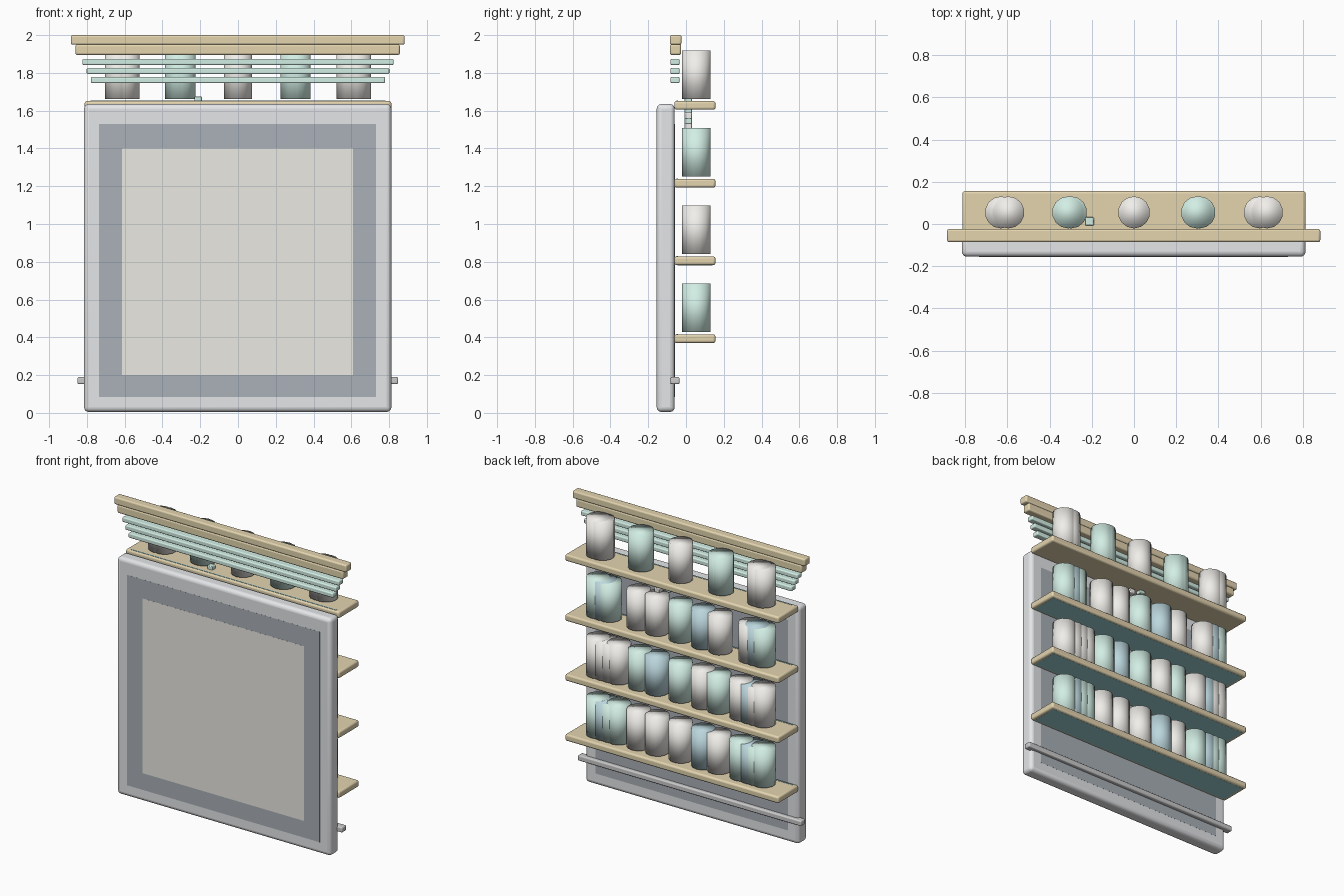
import bpy, math

if "Cube" in bpy.data.objects:
    bpy.data.objects.remove(bpy.data.objects["Cube"])

COLORS = {
    "wood": (0.77, 0.66, 0.43, 1), "mint": (0.65, 0.86, 0.78, 1),
    "cream": (0.88, 0.86, 0.82, 1), "blue": (0.50, 0.68, 0.73, 1),
    "silver": (0.78, 0.79, 0.81, 1), "slate": (0.40, 0.44, 0.48, 1),
    "screen": (0.83, 0.82, 0.77, 1), "teal": (0.35, 0.65, 0.68, 1),
    "steel": (0.66, 0.66, 0.68, 1),
}
mats = {}


def paint(ob, color):
    if color not in mats:
        mats[color] = bpy.data.materials.new(color)
        mats[color].diffuse_color = COLORS[color]
    ob.data.materials.append(mats[color])


def box(name, x, y, z, color, bevel=0.0, segments=3):
    """Box from (min, max) ranges with optional rounded edges."""
    bpy.ops.mesh.primitive_cube_add(size=1, location=[sum(r) / 2 for r in (x, y, z)])
    ob = bpy.context.object
    ob.name = name
    ob.scale = [r[1] - r[0] for r in (x, y, z)]
    bpy.ops.object.transform_apply(location=False, rotation=False, scale=True)
    if bevel:
        m = ob.modifiers.new("round", "BEVEL")
        m.width, m.segments = bevel, segments
        bpy.ops.object.shade_smooth_by_angle(angle=math.radians(35))
    paint(ob, color)
    return ob


def jar(x, z, color, height=0.257):
    bpy.ops.mesh.primitive_cylinder_add(vertices=14, radius=0.076, depth=height,
                                        location=(x, 0.055, z + height / 2))
    ob = bpy.context.object
    ob.name = "jar"
    bpy.ops.object.shade_smooth()
    paint(ob, color)


# Front panel with inlaid border and centre field
box("panel", (-0.815, 0.812), (-0.155, -0.06), (0.005, 1.635), "silver", 0.025, 4)
box("panel_border", (-0.735, 0.73), (-0.1555, -0.0595), (0.085, 1.53), "slate")
box("panel_field", (-0.615, 0.61), (-0.156, -0.1), (0.2, 1.4), "screen")

# Shelves behind the panel, with a strip on top and a lining below
for i, z in enumerate((0.393, 0.805, 1.216, 1.628)):
    box("shelf", (-0.812, 0.812), (-0.062, 0.156), (z - 0.023, z + 0.023), "wood", 0.012)
    box("shelf_strip", (-0.78, 0.78), (-0.05, -0.042), (z, z + 0.025), "teal")
    if i < 3:
        box("shelf_lining", (-0.79, 0.79), (-0.045, 0.14), (z - 0.0235, z), "teal")

# Jars: (x, colour) for each shelf; end jars overlap into wide clusters
rows = {
    0.428: [(0.63, "mint"), (0.57, "blue"), (0.52, "mint"), (0.47, "mint"),
            (0.32, "cream"), (0.18, "cream"), (0.0, "cream"), (-0.17, "blue"),
            (-0.29, "cream"), (-0.46, "mint"), (-0.54, "blue"), (-0.58, "mint"), (-0.63, "mint")],
    0.840: [(0.63, "cream"), (0.57, "cream"), (0.52, "cream"), (0.47, "cream"),
            (0.31, "mint"), (0.18, "blue"), (0.0, "mint"), (-0.17, "cream"),
            (-0.29, "mint"), (-0.46, "cream"), (-0.54, "blue"), (-0.58, "cream"), (-0.63, "cream")],
    1.251: [(0.63, "mint"), (0.58, "blue"), (0.54, "mint"), (0.32, "cream"), (0.18, "cream"),
            (0.0, "mint"), (-0.17, "blue"), (-0.30, "cream"),
            (-0.53, "cream"), (-0.58, "blue"), (-0.63, "mint")],
    1.662: [(0.63, "cream"), (0.595, "cream"), (0.31, "mint"), (0.298, "mint"), (0.0, "cream"),
            (-0.298, "mint"), (-0.312, "mint"), (-0.595, "cream"), (-0.63, "cream")],
}
for z, items in rows.items():
    for i, (x, color) in enumerate(items):
        jar(x, z, color, 0.257 - 0.0006 * (i % 3))

# Small stepped blocks rising behind the jars
for i in range(6):
    x, z = 0.2 - 0.082 * i, 1.50 + 0.028 * i
    box("step_block", (x - 0.02, x + 0.02), (-0.008, 0.032), (z, z + 0.034),
        "mint" if i % 2 else "cream", 0.004, 2)

# Stepped crown above the panel
box("crown_top", (-0.885, 0.882), (-0.086, -0.024), (1.949, 2.0), "wood", 0.01)
box("crown_lower", (-0.86, 0.857), (-0.085, -0.026), (1.895, 1.951), "wood", 0.01)
for i in range(3):
    w, z = 0.824 - 0.023 * i, 1.858 - 0.048 * i
    box("crown_slat", (-w, w), (-0.082, -0.034), (z - 0.016, z + 0.016), "mint", 0.007)

# Rail behind the foot of the panel
box("foot_rail", (-0.85, 0.848), (-0.082, -0.034), (0.152, 0.189), "steel", 0.008)

# Centre the depth on y = 0 is already given by the grid positions

for m in bpy.data.materials:
    if m.users and not m.is_grease_pencil:
        m.use_nodes = True
        m.node_tree.nodes["Principled BSDF"].inputs["Base Color"].default_value = m.diffuse_color
